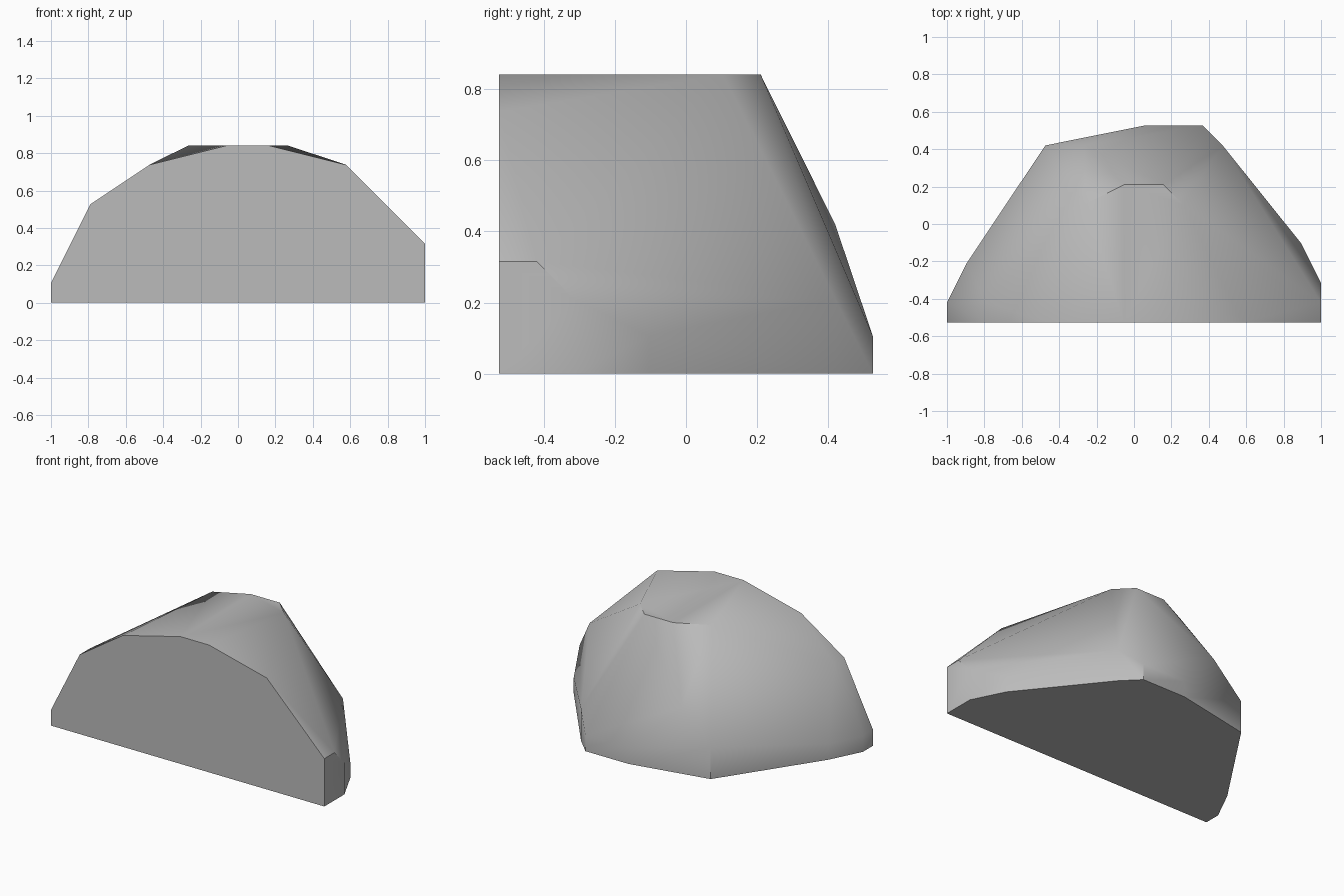
import bpy
import bmesh
import math

cube = bpy.data.objects.get("Cube")
if cube:
    bpy.data.objects.remove(cube, do_unlink=True)

U = 2 / 19  # stone corners sit on a coarse grid


def at(y, z, *xs):
    """Corners sharing one depth and height."""
    return [(x, y, z) for x in xs]


# Foot outline, each corner with the height of its upright wall
foot = [(-1, -.526, .105), (-1, -.42, .105), (-.895, -.21, .105),
        (-.474, .42, .21), (.053, .526, .105), (.368, .526, .105),
        (.474, .42, .21), (.895, -.105, .105), (1, -.316, .21),
        (1, -.42, .316), (1, -.526, .316)]
corners = [(x, y, z) for x, y, h in foot for z in (0, h)]

# Flat cut front rim
corners += at(-.526, .526, -.79) + at(-.526, .737, -.474, .579)
corners += at(-.526, .842, -.053, .158)
# Shoulders and crown
corners += at(-.42, .526, -.79) + at(.42, .42, -.263)
corners += at(.105, .842, -.263, .263) + at(.21, .842, -.053, .158)

# Wrap the corners in a faceted boulder
bm = bmesh.new()
for c in corners:
    bm.verts.new(c)
result = bmesh.ops.convex_hull(bm, input=bm.verts)
spare = {g for g in result["geom_interior"] + result["geom_unused"]
         if isinstance(g, bmesh.types.BMVert)}
bmesh.ops.delete(bm, geom=list(spare), context='VERTS')
bmesh.ops.dissolve_limit(bm, angle_limit=math.radians(1),
                         verts=bm.verts, edges=bm.edges)
bmesh.ops.recalc_face_normals(bm, faces=bm.faces)
mesh = bpy.data.meshes.new("boulder")
bm.to_mesh(mesh)
bm.free()

# Stone material
stone = bpy.data.materials.new("grey_stone")
stone.use_nodes = True
grey = (.5, .5, .5, 1)
stone.diffuse_color = grey
stone.node_tree.nodes["Principled BSDF"].inputs["Base Color"].default_value = grey
mesh.materials.append(stone)

boulder = bpy.data.objects.new("boulder", mesh)
bpy.context.collection.objects.link(boulder)
bpy.ops.object.select_all(action='DESELECT')
boulder.select_set(True)
bpy.context.view_layer.objects.active = boulder
bpy.ops.object.shade_smooth_by_angle(angle=math.radians(40))
